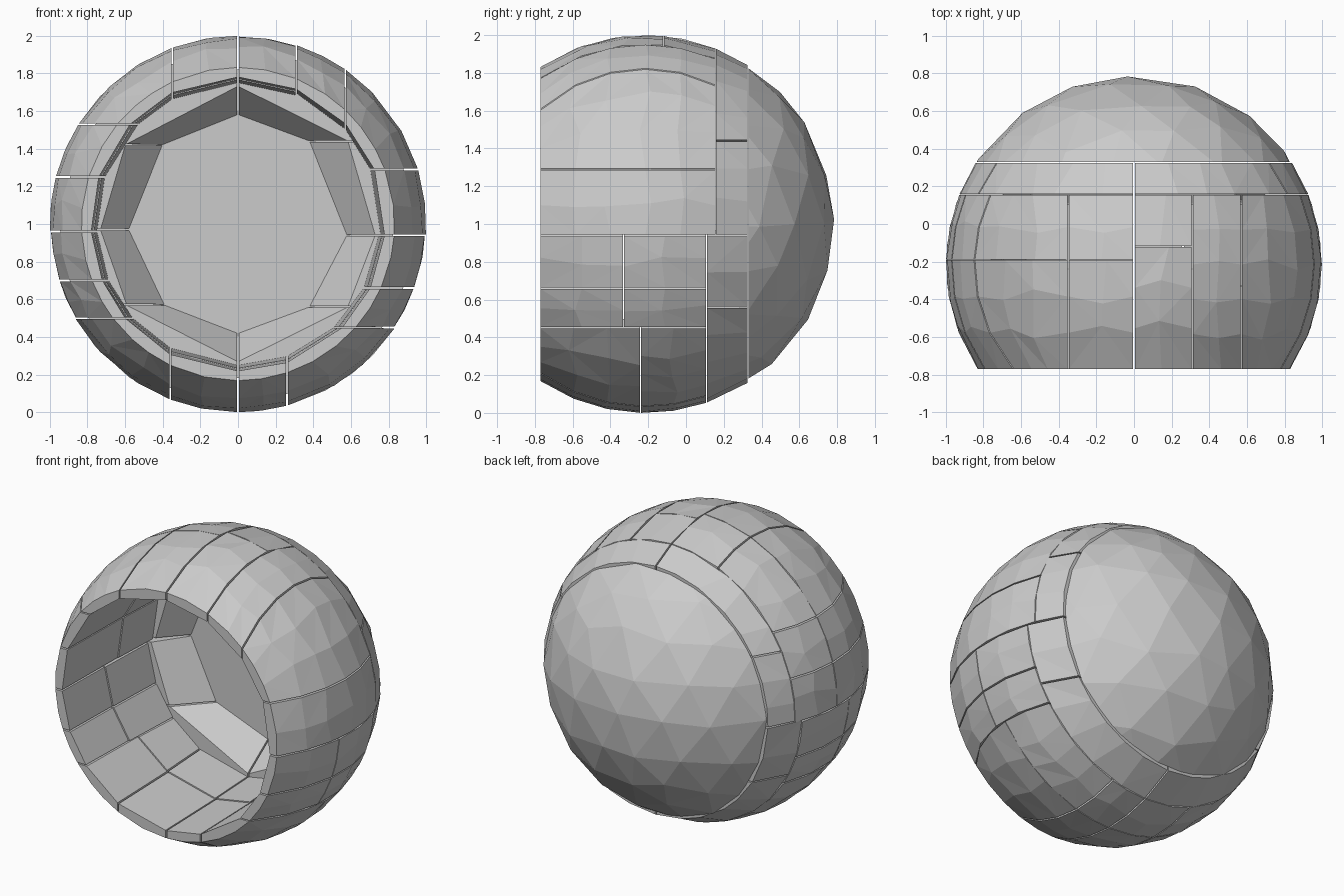
import bpy, bmesh, math, random
from mathutils import Vector

if "Cube" in bpy.data.objects:
    bpy.data.objects.remove(bpy.data.objects["Cube"])

random.seed(4)
R, CY, CZ, GAP = 1.0, -0.215, 1.0, 0.005


def finish(name, bm):
    bmesh.ops.recalc_face_normals(bm, faces=bm.faces)
    mesh = bpy.data.meshes.new(name)
    bm.to_mesh(mesh)
    bm.free()
    obj = bpy.data.objects.new(name, mesh)
    bpy.context.collection.objects.link(obj)


def ring_radius(y):
    return math.sqrt(R * R - (y - CY) ** 2)


def joint_angle(joint, r):
    # Joints are straight cuts: constant height (R/L side) or constant x (T/B)
    side, v = joint
    if side == 'R':
        a = math.asin(v / r)
    elif side == 'L':
        a = math.pi - math.asin(v / r)
    elif side == 'T':
        a = math.acos(v / r)
    else:
        a = -math.acos(v / r)
    return a


def span(j0, j1, r):
    a0, a1 = joint_angle(j0, r), joint_angle(j1, r)
    while a1 < a0:
        a1 += 2 * math.pi
    return a0 + GAP / r, a1 - GAP / r


def polar(a, r, y):
    return Vector((r * math.cos(a), y, CZ + r * math.sin(a)))


def block(name, j0, j1, y0, y1, r0, r1):
    # Faceted outer skin, flat inner wall from radius r0 (front) to r1 (back)
    bm = bmesh.new()
    a0, a1 = span(j0, j1, ring_radius((y0 + y1) / 2))
    nu = max(2, round((a1 - a0) / 0.2))
    nv = max(1, round((y1 - y0) / 0.19))
    grid = []
    for j in range(nv + 1):
        row = []
        for i in range(nu + 1):
            t, s = i / nu, j / nv
            if 0 < i < nu:
                t += random.uniform(-0.2, 0.2) / nu
            if 0 < j < nv and 0 < i < nu:
                s += random.uniform(-0.2, 0.2) / nv
            y = y0 + (y1 - y0) * s
            r = ring_radius(y)
            b0, b1 = span(j0, j1, r)
            row.append(bm.verts.new(polar(b0 + (b1 - b0) * t, r, y)))
        grid.append(row)
    for j in range(nv):
        for i in range(nu):
            a, b = grid[j][i], grid[j][i + 1]
            c, d = grid[j + 1][i + 1], grid[j + 1][i]
            if random.random() < 0.5:
                tris = ((a, b, c), (a, c, d))
            else:
                tris = ((a, b, d), (b, c, d))
            for t in tris:
                bm.faces.new(t)
    inner = [[bm.verts.new(polar(a, r, y)) for a in span(j0, j1, r)]
             for y, r in ((y0, r0), (y1, r1))]
    (p, q), (s, t) = inner
    bm.faces.new((p, q, t, s))
    bm.faces.new(grid[0] + [q, p])
    bm.faces.new(grid[-1] + [t, s])
    bm.faces.new([row[0] for row in grid] + [s, p])
    bm.faces.new([row[-1] for row in grid] + [t, q])
    finish(name, bm)


# Wall blocks: starting joint and depth at which the course splits (None = whole)
wall = [('R', -.06, None), ('R', .29, None), ('T', .57, None), ('T', .31, -.12),
        ('T', 0, -.19), ('T', -.35, -.19), ('L', .53, -.19), ('L', .25, -.19),
        ('L', -.04, -.33), ('L', -.30, -.33), ('L', -.50, -.24), ('B', -.36, -.24),
        ('B', 0, -.24), ('B', .26, -.24), ('R', -.55, -.33), ('R', -.34, -.33)]
for i, (side, v, split) in enumerate(wall):
    j0, j1 = (side, v), wall[(i + 1) % len(wall)][:2]
    end = .16 if i < 8 else .11
    if split is None:
        block("wall_block", j0, j1, -.77, end - GAP, .78, .76)
    else:
        block("front_wall_block", j0, j1, -.77, split - GAP / 2, .78, .77)
        block("middle_wall_block", j0, j1, split + GAP / 2, end - GAP, .765, .75)

# Eight tapered blocks of the rear ring
rear = [('R', -.06), ('R', .44), ('T', 0), ('L', .42),
        ('L', -.03), ('L', -.43), ('B', 0), ('R', -.44)]
for i, j0 in enumerate(rear):
    block("rear_ring_block", j0, rear[(i + 1) % 8],
          .16 if i < 4 else .11, .325, .73, .58)

# Solid faceted dome closing the back
bm = bmesh.new()
bmesh.ops.create_icosphere(bm, subdivisions=3, radius=R)
for v in bm.verts:
    jit = Vector([random.uniform(-.035, .035) for _ in range(3)])
    v.co = (v.co + jit).normalized() * R + Vector((0, CY, CZ))
cut = bmesh.ops.bisect_plane(bm, geom=bm.verts[:] + bm.edges[:] + bm.faces[:],
                             plane_co=(0, .33, 0), plane_no=(0, 1, 0), clear_inner=True)
edges = [e for e in cut['geom_cut'] if isinstance(e, bmesh.types.BMEdge)]
bmesh.ops.holes_fill(bm, edges=edges, sides=0)
finish("back_dome", bm)
